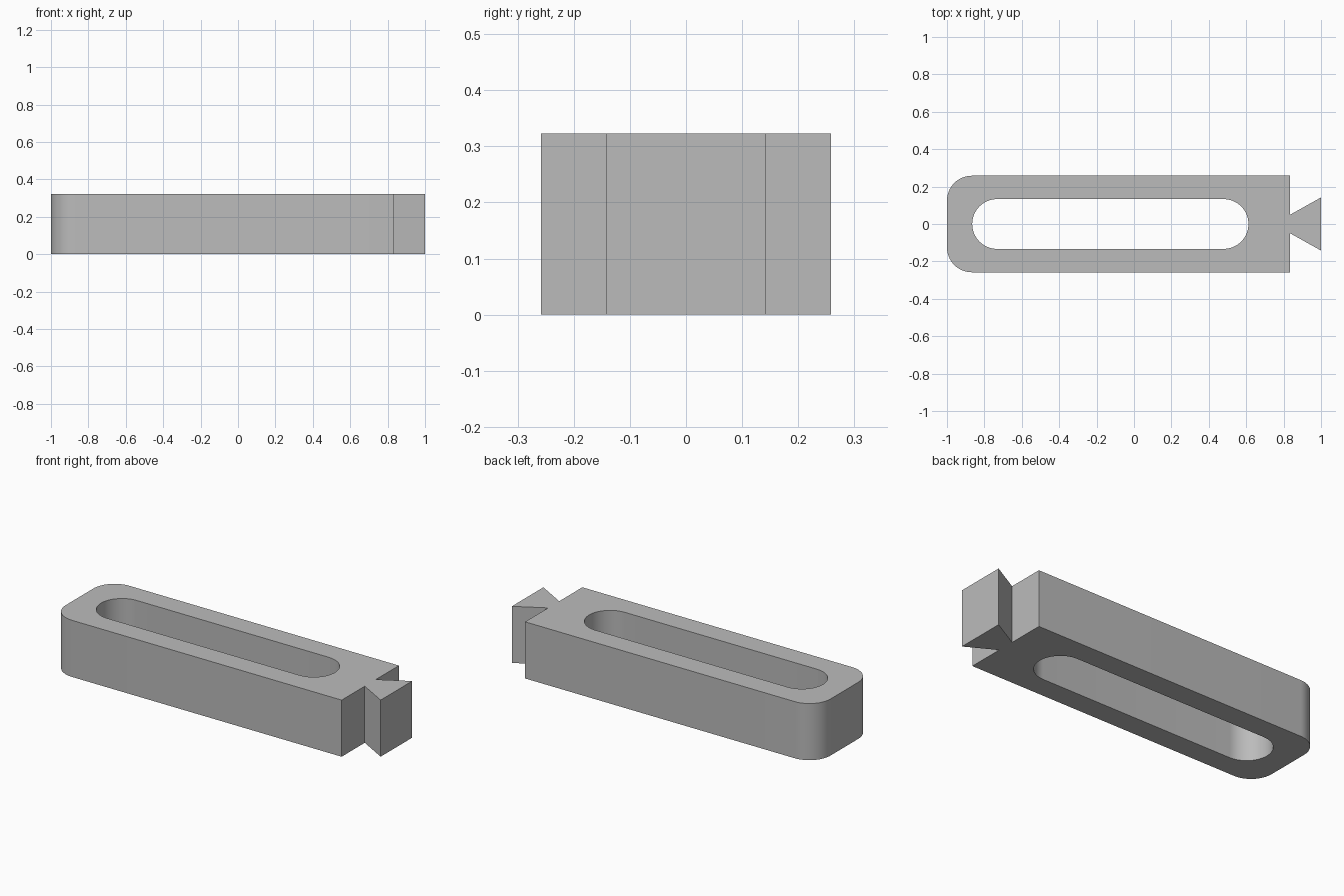
import bpy, bmesh, math

cube = bpy.data.objects.get("Cube")
if cube:
    bpy.data.objects.remove(cube, do_unlink=True)

HEIGHT = 0.323
HALF_WIDTH = 0.258
SHOULDER = 0.835      # x where the body meets the dovetail
RADIUS = 0.133        # slot ends and rounded corners
STEPS = 16

grey = bpy.data.materials.new("plain grey")
grey.use_nodes = True
colour = (0.50, 0.50, 0.50, 1)
grey.diffuse_color = colour
grey.node_tree.nodes["Principled BSDF"].inputs["Base Color"].default_value = colour


def arc(cx, cy, start, end, steps=STEPS):
    """Points on a circular arc, angles in degrees."""
    angles = [math.radians(start + (end - start) * i / steps) for i in range(steps + 1)]
    return [(cx + RADIUS * math.cos(a), cy + RADIUS * math.sin(a)) for a in angles]


def mirrored(points):
    """Complete a half outline by reflecting it across the x axis."""
    return points + [(x, -y) for x, y in reversed(points)]


# Outer outline: dovetail tongue, square shoulder, rounded far corner
outline = mirrored([(1, 0.142), (SHOULDER, 0.05), (SHOULDER, HALF_WIDTH)]
                   + arc(-1 + RADIUS, HALF_WIDTH - RADIUS, 90, 180))

# Through slot with half-round ends
slot = (arc(0.612 - RADIUS, 0, -90, 90, 2 * STEPS)
        + arc(-0.865 + RADIUS, 0, 90, 270, 2 * STEPS))

# Fill between the two outlines, then extrude upwards
bm = bmesh.new()
edges = []
for loop in (outline, slot):
    verts = [bm.verts.new((x, y, 0)) for x, y in loop]
    edges += [bm.edges.new((v, verts[i - 1])) for i, v in enumerate(verts)]
bmesh.ops.triangle_fill(bm, edges=edges, use_beauty=True)
top = bmesh.ops.extrude_face_region(bm, geom=bm.faces[:], use_keep_orig=True)
bmesh.ops.translate(bm, vec=(0, 0, HEIGHT),
                    verts=[g for g in top["geom"] if isinstance(g, bmesh.types.BMVert)])
bmesh.ops.recalc_face_normals(bm, faces=bm.faces[:])

mesh = bpy.data.meshes.new("slotted_dovetail_bar")
bm.to_mesh(mesh)
bm.free()
mesh.materials.append(grey)
bar = bpy.data.objects.new("slotted_dovetail_bar", mesh)
bpy.context.collection.objects.link(bar)

# Smooth the rounded walls, keep the corners crisp
bpy.ops.object.select_all(action='DESELECT')
bar.select_set(True)
bpy.context.view_layer.objects.active = bar
bpy.ops.object.shade_smooth_by_angle(angle=math.radians(30))
